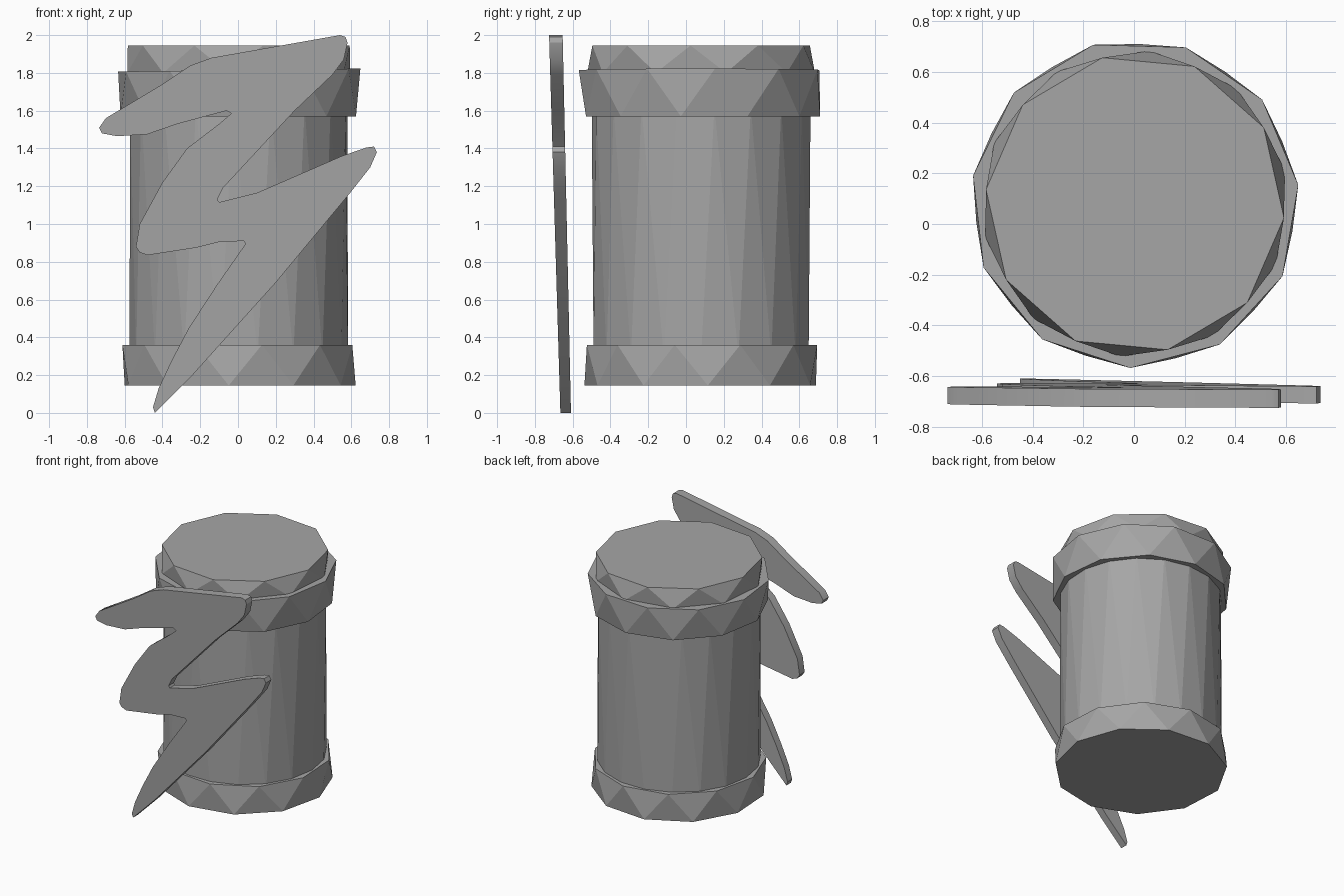
import bpy
import bmesh
from math import cos, sin, tau, radians

CENTER_X, CENTER_Y = 0.004, 0.08

default_cube = bpy.data.objects.get("Cube")
if default_cube:
    bpy.data.objects.remove(default_cube, do_unlink=True)


def make_material(name, color):
    material = bpy.data.materials.new(name)
    material.use_nodes = True
    material.diffuse_color = color
    material.node_tree.nodes["Principled BSDF"].inputs["Base Color"].default_value = color
    return material


gray = make_material("plain gray", (0.38, 0.38, 0.38, 1))


def add_object(name, bm):
    bmesh.ops.recalc_face_normals(bm, faces=bm.faces)
    mesh = bpy.data.meshes.new(name)
    bm.to_mesh(mesh)
    bm.free()
    mesh.materials.append(gray)
    obj = bpy.data.objects.new(name, mesh)
    bpy.context.scene.collection.objects.link(obj)
    return obj


def add_ring(bm, radius, sides, phase, z, tilt=0.0):
    """Regular ring of points; phase is a fraction of one side."""
    for i in range(sides):
        angle = tau * (i + phase) / sides
        x, y = radius * cos(angle), radius * sin(angle)
        bm.verts.new((CENTER_X + x, CENTER_Y + y, z + tilt * x))


def faceted_drum(name, *rings):
    """Chiselled drum: the hull around rings that are turned against each other."""
    bm = bmesh.new()
    for ring in rings:
        add_ring(bm, *ring)
    hull = bmesh.ops.convex_hull(bm, input=bm.verts)
    spare = {v for v in hull["geom_interior"] if isinstance(v, bmesh.types.BMVert)}
    bmesh.ops.delete(bm, geom=list(spare), context='VERTS')
    # Merge the coplanar cap triangles into single polygons
    bmesh.ops.dissolve_limit(bm, angle_limit=radians(0.5), verts=bm.verts, edges=bm.edges)
    return add_object(name, bm)


# Can: tall body with narrow facets, a band at each end and a lid
faceted_drum("can_body",
             (0.578, 18, 0.0, 0.3),
             (0.58, 18, 0.35, 1.62))
faceted_drum("bottom_band",
             (0.62, 11, 0.1, 0.145),
             (0.617, 11, 0.6, 0.36))
faceted_drum("top_band",
             (0.63, 11, 0.7, 1.57),
             (0.648, 11, 0.2, 1.815, 0.012))
faceted_drum("lid",
             (0.605, 10, 0.35, 1.8),
             (0.59, 10, 0.85, 1.945))

# Lightning bolt outline as (x, z), from the upper tip round to the left
bolt_outline = [
    (.58, 1.96), (.57, 1.99), (.54, 2), (.2, 1.94), (-.14, 1.88), (-.25, 1.84),
    (-.4, 1.74), (-.7, 1.56), (-.735, 1.51), (-.72, 1.48), (-.64, 1.465),
    (-.48, 1.475), (-.32, 1.53), (-.06, 1.6), (-.035, 1.585), (-.1, 1.53),
    (-.27, 1.4), (-.4, 1.22), (-.52, 1), (-.54, .88), (-.52, .85), (-.48, .835),
    (-.22, .875), (-.1, .905), (.03, .91), (.04, .895), (-.11, .68), (-.26, .45),
    (-.35, .28), (-.42, .13), (-.45, .03), (-.44, 0), (-.42, .02), (-.25, .19),
    (.2, .69), (.59, 1.16), (.7, 1.3), (.735, 1.38), (.72, 1.41), (.68, 1.405),
    (.55, 1.36), (.1, 1.165), (-.1, 1.115), (-.11, 1.13), (-.08, 1.19),
    (.3, 1.6), (.5, 1.79), (.56, 1.87),
]


def lightning_bolt(name, outline, thickness):
    """Plate cut to the outline, leaning slightly forward at the top."""
    bm = bmesh.new()
    front = bm.faces.new([bm.verts.new((x, -0.665 - 0.03 * z, z)) for x, z in outline])
    extruded = bmesh.ops.extrude_face_region(bm, geom=[front], use_keep_orig=True)
    back = [v for v in extruded["geom"] if isinstance(v, bmesh.types.BMVert)]
    for vert in back:
        # The plate is a little thicker towards the top
        vert.co.y += thickness + 0.008 * vert.co.z
    bolt = add_object(name, bm)
    bpy.context.view_layer.objects.active = bolt
    bolt.select_set(True)
    bpy.ops.object.shade_smooth_by_angle(angle=radians(30))
    bolt.select_set(False)


bpy.ops.object.select_all(action='DESELECT')
lightning_bolt("lightning_bolt", bolt_outline, 0.056)
